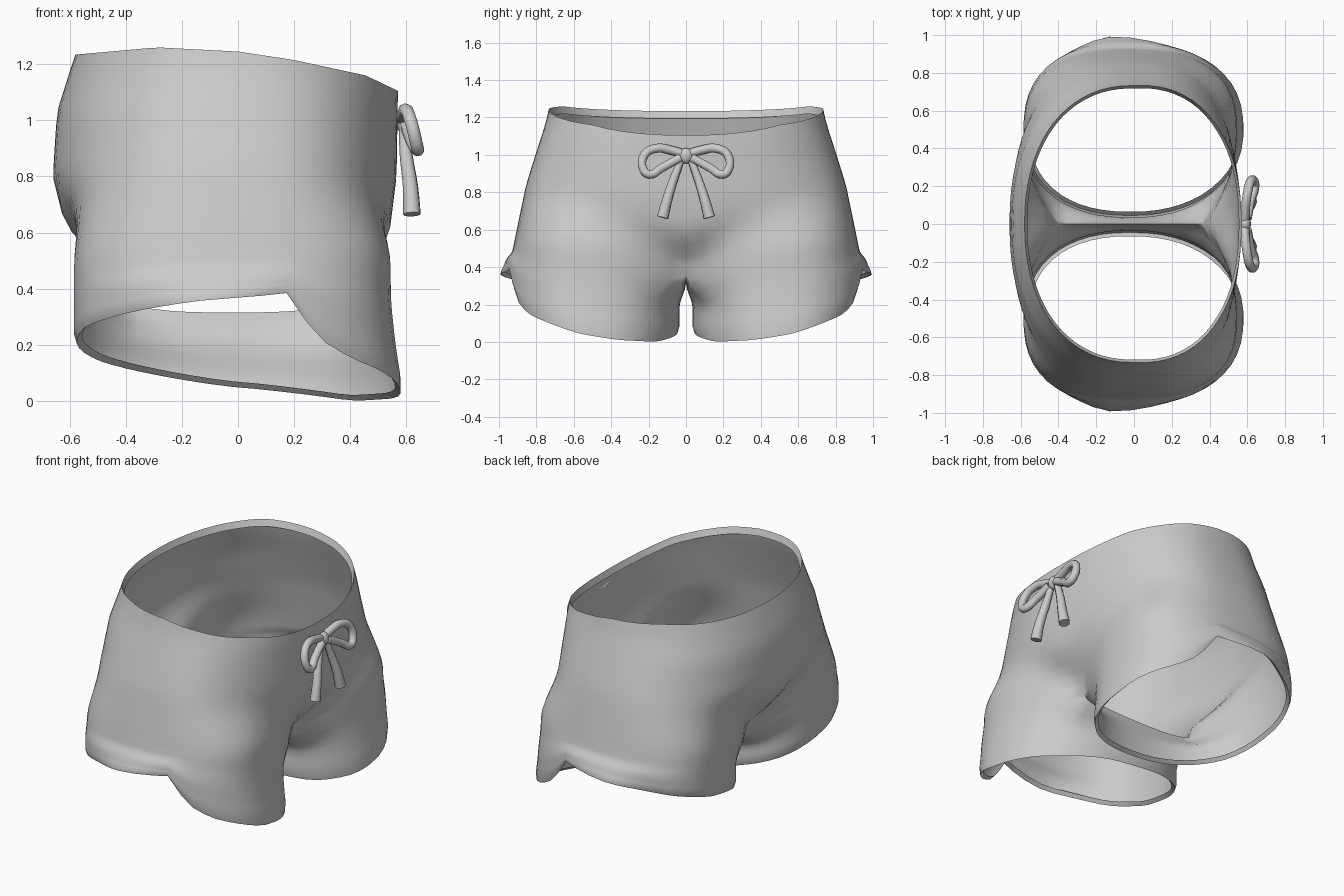
import bpy, bmesh, math

if "Cube" in bpy.data.objects:
    bpy.data.objects.remove(bpy.data.objects["Cube"], do_unlink=True)

fabric = bpy.data.materials.new("grey fabric")
fabric.use_nodes = True
GREY = (0.6, 0.6, 0.6, 1)
fabric.diffuse_color = GREY
fabric.node_tree.nodes["Principled BSDF"].inputs["Base Color"].default_value = GREY


def interp(points, t):
    """Linear interpolation through (key, value) pairs."""
    if t <= points[0][0]:
        return points[0][1]
    for (a, va), (b, vb) in zip(points, points[1:]):
        if t <= b:
            return va + (vb - va) * (t - a) / (b - a)
    return points[-1][1]


def lerp(a, b, t):
    return tuple(p + (q - p) * t for p, q in zip(a, b))


def smooth(t):
    t = max(0, min(1, t))
    return t * t * (3 - 2 * t)


def spow(v, p):
    return math.copysign(abs(v) ** p, v)


# Body measurements by height, and edge heights
SIDE = [(0.4, 0.945), (0.6, 0.905), (0.84, 0.855), (1.0, 0.805), (1.17, 0.75), (1.26, 0.73)]
BACK = [(0.4, 0.59), (0.6, 0.61), (0.8, 0.66), (1.03, 0.645), (1.22, 0.585), (1.26, 0.57)]
FRONT = [(0.4, 0.535), (0.6, 0.54), (0.8, 0.565), (1.1, 0.57), (1.2, 0.56)]
BOXY = [(0.5, 0.66), (1.2, 0.85)]
WAIST = [(-0.58, 1.235), (-0.3, 1.26), (0, 1.245), (0.2, 1.215), (0.45, 1.16), (0.57, 1.1)]
HEM = [(-90, 0.05), (-45, 0), (-15, 0.01), (0, 0.03), (26, 0.1), (46, 0.15), (58, 0.2),
       (66, 0.27), (74, 0.385), (100, 0.355), (130, 0.31), (160, 0.26), (180, 0.21),
       (215, 0.14), (270, 0.05)]
OUTER, INNER, BODY_ROWS, LEG_ROWS = 36, 12, 14, 8
END = 50   # angle past the front and back where the legs meet


def torso(u, z):
    c, s = math.cos(math.pi * u), max(0, math.sin(math.pi * u))
    depth = interp(FRONT if c > 0 else BACK, z)
    return depth * spow(c, interp(BOXY, z)), interp(SIDE, z) * s ** 0.92


def leg(deg, side=0.955):
    a = math.radians(deg)
    c, s = math.cos(a), math.sin(a)
    power = 0.81 if s > 0 else 0.87
    reach = side - 0.5 if s > 0 else 0.465
    return 0.565 * spow(c, power) - 0.02, 0.5 + reach * spow(s, power)


def body_point(u, v):
    """u runs from centre front round the side to centre back, v from waist to crotch."""
    top = interp(WAIST, torso(u, 1.2)[0])
    edge = abs(2 * u - 1)
    low = 0.5 - 0.15 * edge ** 4
    z = top + (low - top) * v
    start = 0.5 + 0.15 * edge ** 4
    blend = smooth((v - start) / (1 - start))
    target = leg(-END + (180 + 2 * END) * u, interp(SIDE, z))
    x, y = lerp(torso(u, z), target, blend)
    y -= leg(-END)[1] * blend * max(0, (edge - 0.6) / 0.4) ** 2
    return x, max(0, y), z


# Shorts: one half as a loft, mirrored across the centre seam
bm = bmesh.new()
rows = [[bm.verts.new(body_point(i / OUTER, j / BODY_ROWS)) for i in range(OUTER + 1)]
        for j in range(BODY_ROWS + 1)]
for row in rows:
    row[0].co.y = row[-1].co.y = 0


def bridge(upper, lower, closed=False):
    n = len(upper)
    for i in range(n if closed else n - 1):
        k = (i + 1) % n
        bm.faces.new((upper[i], lower[i], lower[k], upper[k]))


for a, b in zip(rows, rows[1:]):
    bridge(a, b)

# Turned-in waistband edge
lip = [bm.verts.new((v.co.x * 0.975, v.co.y * 0.98, v.co.z - 0.04)) for v in rows[0]]
bridge(lip, rows[0])

# Crotch line joins centre back to centre front underneath
ring = list(rows[-1])
angles = [-END + (180 + 2 * END) * i / OUTER for i in range(OUTER + 1)]
for i in range(1, INNER):
    t = i / INNER
    deg = 180 + END + (180 - 2 * END) * t
    ring.append(bm.verts.new((leg(deg)[0], 0, 0.315 + 0.035 * abs(2 * t - 1) ** 2.5)))
    angles.append(deg)

# Legs down to the shaped hem, flaring at the side notch, with a turned-in edge
start = [v.co.copy() for v in ring]
previous = ring
for j in range(1, LEG_ROWS + 2):
    t = min(1, j / LEG_ROWS)
    current = []
    for p, deg in zip(start, angles):
        a = math.radians(deg)
        x, y = leg(deg)
        y += 0.05 * math.exp(-((deg - 97) / 16) ** 2) * t ** 2
        x += 0.045 * max(0, math.cos(a)) ** 3 * t ** 2
        hem = interp(HEM, deg - 360 if deg > 270 else deg)
        x, y = lerp((p.x, p.y), (x, y), smooth(t * 2))
        z = p.z + (hem - p.z) * t
        if j >= LEG_ROWS:
            tuck = 0.01 if j == LEG_ROWS else 0.03
            x -= tuck * math.cos(a)
            y -= tuck * math.sin(a)
            z += 0.02 if j > LEG_ROWS else 0
        current.append(bm.verts.new((x, y, z)))
    bridge(previous, current, True)
    previous = current

half = bm.verts[:] + bm.edges[:] + bm.faces[:]
copy = bmesh.ops.duplicate(bm, geom=half)["geom"]
for v in copy:
    if isinstance(v, bmesh.types.BMVert):
        v.co.y = -v.co.y
bmesh.ops.reverse_faces(bm, faces=[f for f in copy if isinstance(f, bmesh.types.BMFace)])
bmesh.ops.remove_doubles(bm, verts=bm.verts[:], dist=0.0005)
bmesh.ops.recalc_face_normals(bm, faces=bm.faces[:])
mesh = bpy.data.meshes.new("shorts")
bm.to_mesh(mesh)
bm.free()
shorts = bpy.data.objects.new("shorts", mesh)
bpy.context.collection.objects.link(shorts)
mesh.materials.append(fabric)


def finish(obj, angle):
    bpy.ops.object.select_all(action="DESELECT")
    obj.select_set(True)
    bpy.context.view_layer.objects.active = obj
    if obj.type == "CURVE":
        bpy.ops.object.convert(target="MESH")
    bpy.ops.object.shade_smooth_by_angle(angle=math.radians(angle))


def cord(name, points, radii):
    """Tube along a smooth path."""
    curve = bpy.data.curves.new(name, "CURVE")
    curve.dimensions = "3D"
    curve.bevel_depth, curve.bevel_resolution = 1, 2
    curve.resolution_u, curve.use_fill_caps = 4, True
    spline = curve.splines.new("BEZIER")
    spline.bezier_points.add(len(points) - 1)
    for bp, co, r in zip(spline.bezier_points, points, radii):
        bp.co, bp.radius = co, r
        bp.handle_left_type = bp.handle_right_type = "AUTO"
    obj = bpy.data.objects.new(name, curve)
    bpy.context.collection.objects.link(obj)
    curve.materials.append(fabric)
    finish(obj, 50)


finish(shorts, 60)

# Drawstring bow: two loops, two tails and a knot
LOOP = [(0.585, 0, 1.0), (0.59, 0.08, 1.025), (0.6, 0.16, 1.035), (0.615, 0.222, 1.0),
        (0.635, 0.227, 0.92), (0.64, 0.195, 0.895), (0.62, 0.13, 0.93), (0.6, 0.03, 0.985)]
TAIL = [(0.59, 0.02, 0.99), (0.6, 0.065, 0.87), (0.615, 0.1, 0.76), (0.62, 0.125, 0.665)]
for side, label in ((1, "left"), (-1, "right")):
    flip = lambda path: [(x, y * side, z) for x, y, z in path]
    cord(label + "_bow_loop", flip(LOOP), [0.024] * len(LOOP))
    cord(label + "_bow_tail", flip(TAIL), [0.018, 0.024, 0.028, 0.032])
bpy.ops.mesh.primitive_uv_sphere_add(segments=12, ring_count=8, radius=1, location=(0.59, 0, 0.995))
knot = bpy.context.object
knot.name = "bow_knot"
knot.scale = (0.03, 0.04, 0.042)
knot.data.materials.append(fabric)
finish(knot, 60)
